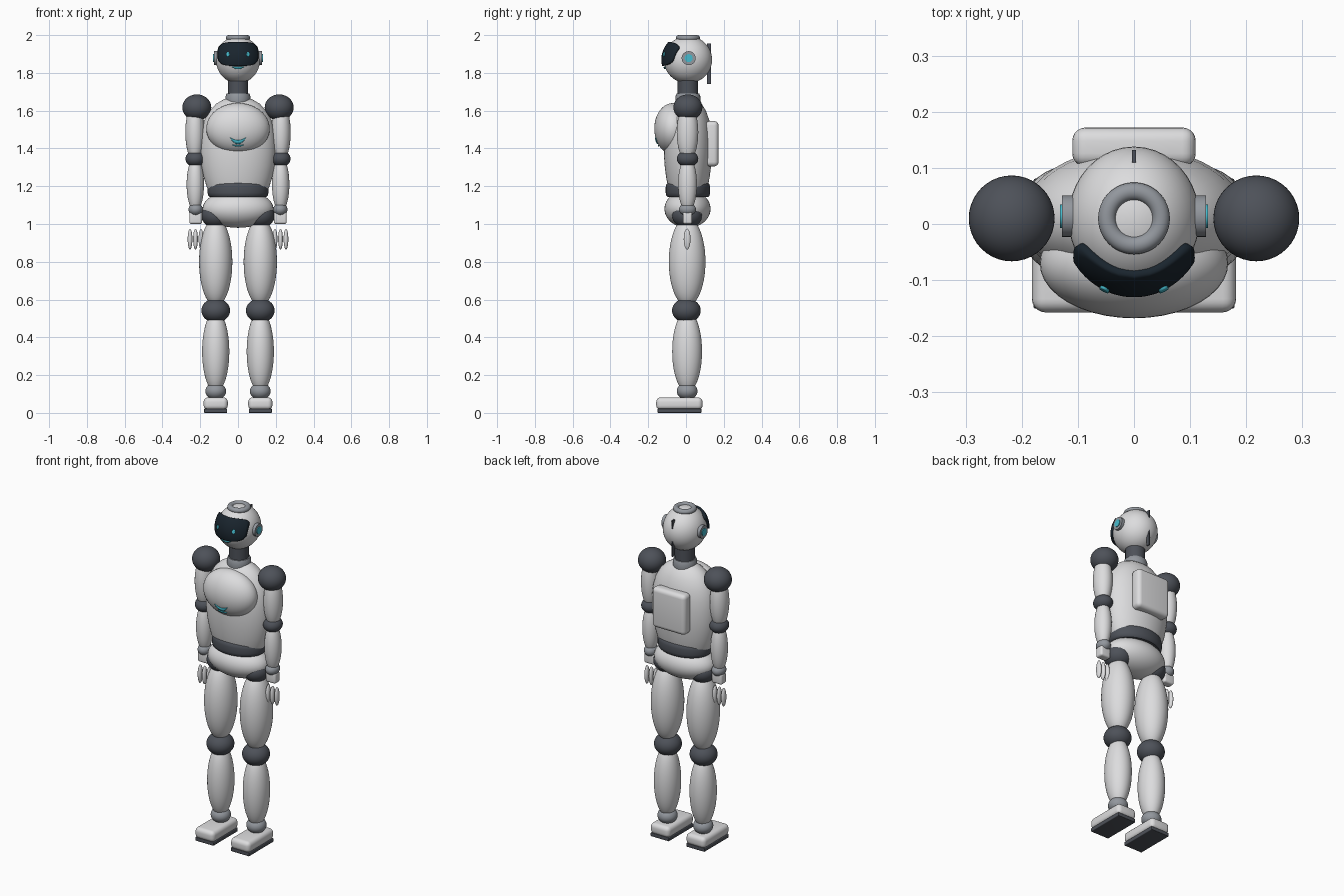
import bpy, bmesh, math
from mathutils import Matrix, Vector

if "Cube" in bpy.data.objects:
    bpy.data.objects.remove(bpy.data.objects["Cube"])


def material(name, rgb):
    m = bpy.data.materials.new(name)
    m.use_nodes = True
    m.diffuse_color = (*rgb, 1)
    bsdf = next(n for n in m.node_tree.nodes if n.type == 'BSDF_PRINCIPLED')
    bsdf.inputs["Base Color"].default_value = (*rgb, 1)
    return m


SHELL = material("light_shell", (0.72, 0.72, 0.73))
JOINT = material("dark_joint", (0.075, 0.083, 0.1))
METAL = material("mid_grey", (0.29, 0.31, 0.34))
VISOR = material("visor_black", (0.01, 0.018, 0.027))
GLOW = material("cyan_glow", (0.06, 0.5, 0.62))


def finish(name, bm, mat):
    bmesh.ops.recalc_face_normals(bm, faces=bm.faces)
    me = bpy.data.meshes.new(name)
    bm.to_mesh(me)
    bm.free()
    me.materials.append(mat)
    ob = bpy.data.objects.new(name, me)
    bpy.context.collection.objects.link(ob)
    bpy.ops.object.select_all(action='DESELECT')
    ob.select_set(True)
    bpy.context.view_layer.objects.active = ob
    bpy.ops.object.shade_smooth_by_angle(angle=math.radians(40))
    return ob


def ball(name, loc, radii, mat):
    bm = bmesh.new()
    bmesh.ops.create_uvsphere(bm, u_segments=40, v_segments=24, radius=1)
    bmesh.ops.transform(bm, verts=bm.verts,
                        matrix=Matrix.Translation(loc) @ Matrix.Diagonal((*radii, 1)))
    return finish(name, bm, mat)


def box(name, loc, size, mat, bevel=0):
    bm = bmesh.new()
    bmesh.ops.create_cube(bm, size=1)
    bmesh.ops.transform(bm, verts=bm.verts,
                        matrix=Matrix.Translation(loc) @ Matrix.Diagonal((*size, 1)))
    if bevel:
        bmesh.ops.bevel(bm, geom=bm.edges[:], offset=bevel, segments=5,
                        profile=0.5, affect='EDGES')
    return finish(name, bm, mat)


def lathe(name, profile, mat, y=0.01, depth=1, closed=False, steps=48):
    """Spin (radius, z) points about z, squashed by depth along y."""
    bm = bmesh.new()
    rings = [[bm.verts.new((r * math.cos(a), y + depth * r * math.sin(a), z))
              for a in (math.tau * i / steps for i in range(steps))]
             for r, z in profile]
    pairs = list(zip(rings, rings[1:]))
    if closed:
        pairs.append((rings[-1], rings[0]))
    else:
        bm.faces.new(rings[0])
        bm.faces.new(rings[-1])
    for lo, hi in pairs:
        for i in range(steps):
            j = (i + 1) % steps
            bm.faces.new((lo[i], lo[j], hi[j], hi[i]))
    return finish(name, bm, mat)


def ear_disc(name, x, radius, depth, mat):
    bm = bmesh.new()
    bmesh.ops.create_cone(bm, cap_ends=True, segments=32, radius1=radius,
                          radius2=radius, depth=depth)
    bmesh.ops.transform(bm, verts=bm.verts, matrix=Matrix.Translation((x, 0.014, 1.878))
                        @ Matrix.Rotation(math.pi / 2, 4, 'Y'))
    return finish(name, bm, mat)


HEAD = (Vector((0, 0.01, 1.87)), Vector((0.117, 0.128, 0.125)))
CHEST = (Vector((0, -0.07, 1.505)), Vector((0.168, 0.098, 0.135)))


def front_patch(name, body, scale, func, nu, nv, thick, mat):
    """Lay a (u, v) -> (x, z) sheet on the front of an ellipsoid and thicken it."""
    c, r = body[0], body[1] * scale
    bm = bmesh.new()
    grid = []
    for i in range(nu + 1):
        row = []
        for j in range(nv + 1):
            x, z = func(i / nu, j / nv)
            k = 1 - ((x - c.x) / r.x) ** 2 - ((z - c.z) / r.z) ** 2
            row.append(bm.verts.new((x, c.y - r.y * math.sqrt(max(k, 0)), z)))
        grid.append(row)
    for a, b in zip(grid, grid[1:]):
        for j in range(nv):
            bm.faces.new((a[j], b[j], b[j + 1], a[j + 1]))
    bmesh.ops.remove_doubles(bm, verts=bm.verts, dist=1e-5)
    ob = finish(name, bm, mat)
    mod = ob.modifiers.new("thickness", 'SOLIDIFY')
    mod.thickness = thick
    mod.offset = 0
    return ob


def pill(cx, cz, rx, rz, power):
    def f(u, v):
        c, s = math.cos(math.tau * u), math.sin(math.tau * u)
        e = 2 / power
        return (cx + rx * v * math.copysign(abs(c) ** e, c),
                cz + rz * v * math.copysign(abs(s) ** e, s))
    return f


def smile(half, low, lift, width):
    def f(u, v):
        t = 2 * u - 1
        return half * t, low + lift * t * t + width * (v - 0.5) * (1.05 - t * t)
    return f


# Head and face
ball("head", *HEAD, SHELL)
front_patch("visor", HEAD, 1.02, pill(0, 1.898, 0.1, 0.059, 3.5), 64, 12, 0.02, VISOR)
front_patch("mouth", HEAD, 1.03, smile(0.032, 1.826, 0.007, 0.01), 16, 2, 0.008, GLOW)
lathe("crown_ring", [(0.048 + 0.016 * math.cos(a), 1.985 + 0.015 * math.sin(a))
                     for a in (math.tau * i / 16 for i in range(16))],
      METAL, closed=True)
box("head_back_fin", (0, 0.121, 1.848), (0.008, 0.022, 0.216), JOINT)

# Neck and trunk
lathe("neck", [(0.054, 1.64), (0.054, 1.78)], JOINT)
lathe("collar", [(0.064, 1.63), (0.066, 1.65), (0.066, 1.675), (0.06, 1.69)], METAL)
lathe("torso", [(0.15, 1.16), (0.167, 1.2), (0.182, 1.25), (0.194, 1.31), (0.2, 1.37),
                (0.2, 1.43), (0.194, 1.49), (0.178, 1.55), (0.15, 1.6),
                (0.115, 1.637), (0.075, 1.66), (0.03, 1.672)], SHELL, depth=0.635)
ball("chest_plate", *CHEST, SHELL)
front_patch("chest_smile", CHEST, 1.01, smile(0.042, 1.434, 0.024, 0.018), 20, 2, 0.008, GLOW)
front_patch("chest_mark", CHEST, 1.01, smile(0.03, 1.415, 0.004, 0.006), 12, 2, 0.008, GLOW)
box("backpack", (0, 0.137, 1.425), (0.22, 0.07, 0.24), SHELL, 0.024)
lathe("waist_belt", [(0.148, 1.143), (0.157, 1.15), (0.161, 1.165), (0.161, 1.195),
                     (0.157, 1.21), (0.148, 1.217)], JOINT, depth=0.73)
ball("pelvis", (0, 0.008, 1.08), (0.188, 0.122, 0.1), SHELL)

# Paired parts
for side, s in (("left", 1), ("right", -1)):
    front_patch(f"{side}_eye", HEAD, 1.1, pill(s * 0.052, 1.898, 0.008, 0.012, 2),
                20, 3, 0.008, GLOW)
    ear_disc(f"{side}_ear", s * 0.118, 0.037, 0.02, METAL)
    ear_disc(f"{side}_ear_light", s * 0.127, 0.021, 0.01, GLOW)

    # Arm
    ball(f"{side}_shoulder", (s * 0.218, 0.01, 1.617), (0.0765, 0.0765, 0.069), JOINT)
    ball(f"{side}_upper_arm", (s * 0.228, 0.008, 1.485), (0.051, 0.057, 0.155), SHELL)
    ball(f"{side}_elbow", (s * 0.226, 0.008, 1.345), (0.052, 0.057, 0.043), JOINT)
    ball(f"{side}_forearm", (s * 0.226, 0.008, 1.21), (0.046, 0.05, 0.145), SHELL)
    ball(f"{side}_wrist", (s * 0.224, 0.008, 1.077), (0.038, 0.045, 0.034), METAL)
    box(f"{side}_palm", (s * 0.224, 0.008, 1.032), (0.068, 0.05, 0.064), SHELL, 0.012)
    for n, off in enumerate((-0.029, 0, 0.029)):
        ball(f"{side}_finger_{n + 1}", (s * (0.225 + off), 0.006, 0.92),
             (0.0125, 0.018, 0.055), SHELL)

    # Leg
    x = s * 0.118
    ball(f"{side}_hip", (x, 0.006, 1.045), (0.076, 0.08, 0.066), JOINT)
    ball(f"{side}_thigh", (x, 0.006, 0.8), (0.088, 0.097, 0.235), SHELL)
    ball(f"{side}_knee", (x, 0.002, 0.542), (0.076, 0.076, 0.064), JOINT)
    ball(f"{side}_calf", (x, 0.006, 0.325), (0.072, 0.079, 0.215), SHELL)
    ball(f"{side}_ankle", (x, 0.006, 0.115), (0.055, 0.055, 0.045), METAL)
    box(f"{side}_foot", (x, -0.035, 0.049), (0.128, 0.245, 0.066), SHELL, 0.024)
    box(f"{side}_sole", (x, -0.035, 0.011), (0.122, 0.232, 0.022), JOINT, 0.004)
